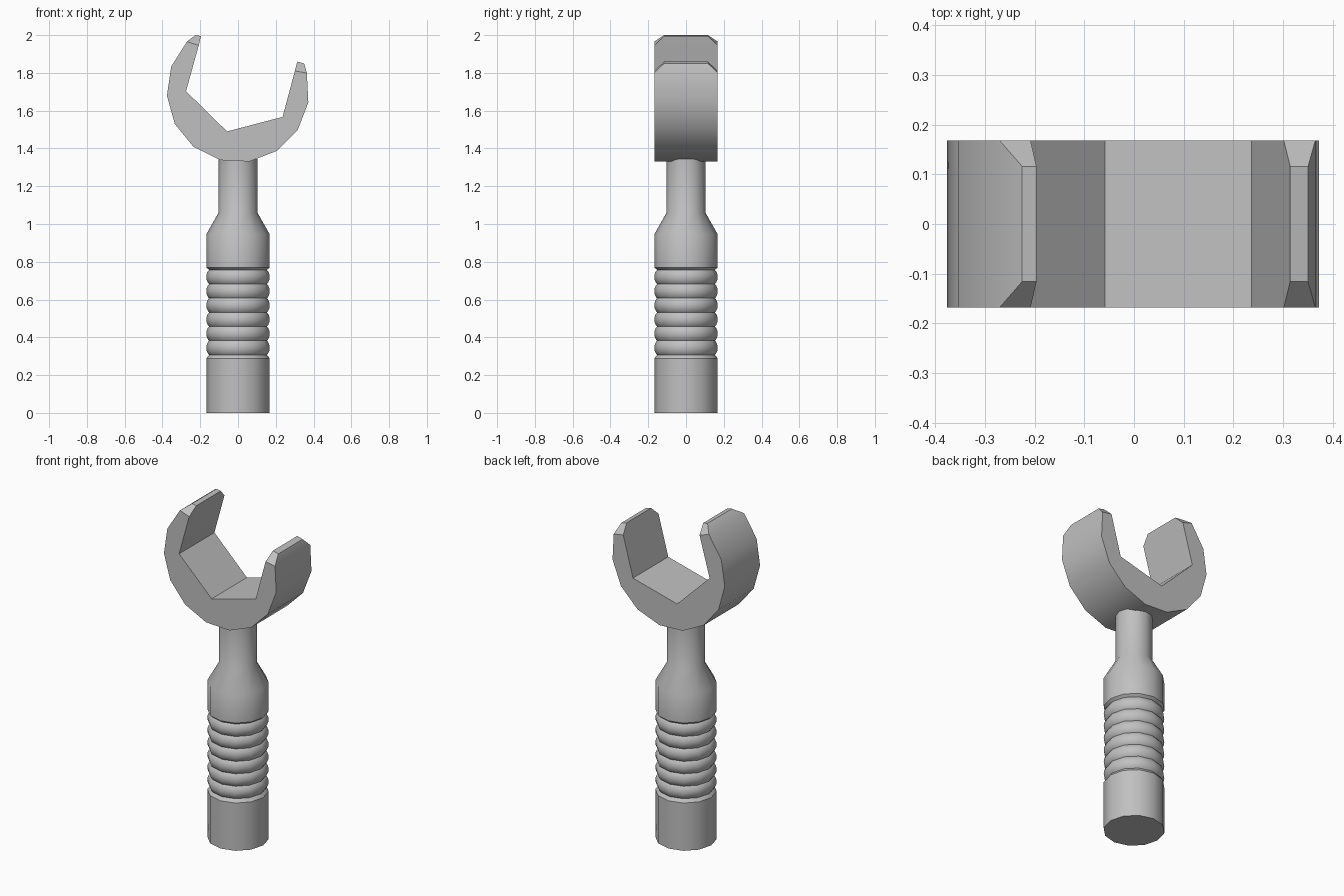
import bpy
import bmesh
from math import cos, sin, pi, radians

cube = bpy.data.objects.get("Cube")
if cube:
    bpy.data.objects.remove(cube)

grey = bpy.data.materials.new("light_grey")
grey.use_nodes = True
grey.diffuse_color = (0.53, 0.53, 0.53, 1)
grey.node_tree.nodes["Principled BSDF"].inputs["Base Color"].default_value = grey.diffuse_color


def make_object(name, bm, angle):
    bmesh.ops.recalc_face_normals(bm, faces=bm.faces)
    mesh = bpy.data.meshes.new(name)
    bm.to_mesh(mesh)
    bm.free()
    mesh.materials.append(grey)
    obj = bpy.data.objects.new(name, mesh)
    bpy.context.collection.objects.link(obj)
    bpy.ops.object.select_all(action="DESELECT")
    obj.select_set(True)
    bpy.context.view_layer.objects.active = obj
    bpy.ops.object.shade_smooth_by_angle(angle=radians(angle))


def lathe(name, profile, sides=12):
    bm = bmesh.new()
    rings = [[bm.verts.new((r * cos(2 * pi * i / sides), r * sin(2 * pi * i / sides), z))
              for i in range(sides)] for r, z in profile]
    for low, high in zip(rings, rings[1:]):
        for i in range(sides):
            j = (i + 1) % sides
            bm.faces.new((low[i], low[j], high[j], high[i]))
    bm.faces.new(rings[0])
    bm.faces.new(rings[-1])
    make_object(name, bm, 35)


# Handle: plain base, six rounded grip ribs, collar, taper and neck
R, GROOVE, RIBS, PITCH, START = 0.168, 0.153, 6, 0.075, 0.307
profile = [(R, 0), (R, 0.288), (GROOVE, START)]
for k in range(RIBS):
    for t in (0.1, 0.3, 0.5, 0.7, 0.9, 1):
        profile.append((GROOVE + (R - GROOVE) * sin(pi * t) ** 0.7 if t < 1 else GROOVE,
                        START + PITCH * (k + t)))
profile += [(R, 0.77), (R, 0.945), (0.103, 1.06), (0.103, 1.345)]
lathe("handle", profile)

# Jaw: round outside, angular inside, with chamfered tips
DEPTH, TIP_DEPTH = 0.168, 0.116
outer = [(0.377 * cos(radians(a)), 1.703 + 0.377 * sin(radians(a)))
         for a in (135.8 + 23.9 * i for i in range(11))]
inner = [(0.301, 1.81), (0.236, 1.567), (-0.058, 1.49), (-0.275, 1.703), (-0.208, 1.945)]
right_tip = [(0.35, 1.85), (0.314, 1.86)]
left_tip = [(-0.196, 1.995), (-0.225, 2.0)]

bm = bmesh.new()


def both_sides(points, depth):
    return [[bm.verts.new((x, y, z)) for x, z in points] for y in (-depth, depth)]


body = both_sides(outer + inner, DEPTH)
tips = [both_sides(right_tip, TIP_DEPTH), both_sides(left_tip, TIP_DEPTH)]
n, m = len(outer), len(outer) + len(inner)

for face in body:
    bm.faces.new(face)
for i in range(m):
    j = (i + 1) % m
    if i not in (n - 1, m - 1):
        bm.faces.new((body[0][i], body[0][j], body[1][j], body[1][i]))

for tip, start in zip(tips, (n - 1, m - 1)):
    loops = [[body[s][start], tip[s][0], tip[s][1], body[s][(start + 1) % m]] for s in (0, 1)]
    for loop in loops:
        bm.faces.new(loop)
    for i in range(3):
        bm.faces.new((loops[0][i], loops[0][i + 1], loops[1][i + 1], loops[1][i]))
make_object("wrench_jaw", bm, 30)
